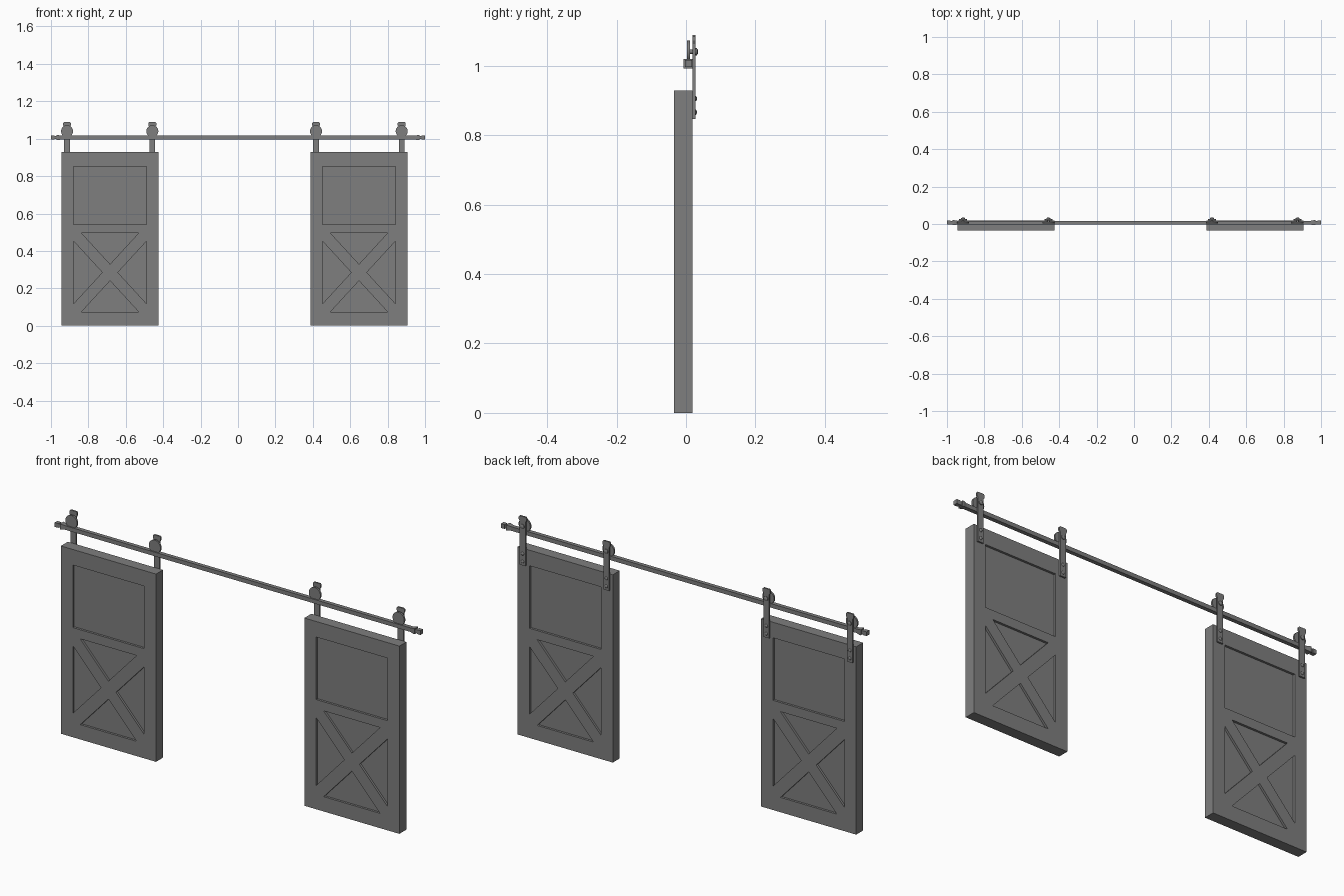
import bpy, bmesh, math

if "Cube" in bpy.data.objects:
    bpy.data.objects.remove(bpy.data.objects["Cube"])

DOOR_W, DOOR_H = 0.52, 0.928
Y0, Y1 = -0.035, 0.019      # door front and back
STRAP_Y = 0.027             # outer face of the hanger straps
DEPTH = 0.011               # panel recess depth
RAIL_Y, RAIL_Z = 0.007, 1.006

# dark grey finish for every part
dark = bpy.data.materials.new("dark_grey")
dark.diffuse_color = (0.21, 0.21, 0.21, 1)
dark.use_nodes = True
dark.node_tree.nodes["Principled BSDF"].inputs["Base Color"].default_value = dark.diffuse_color


def finish(bm, name):
    bmesh.ops.recalc_face_normals(bm, faces=bm.faces)
    me = bpy.data.meshes.new(name)
    bm.to_mesh(me)
    bm.free()
    me.materials.append(dark)
    ob = bpy.data.objects.new(name, me)
    bpy.context.collection.objects.link(ob)
    return ob


def add_prism(bm, pts, y0, y1):
    """Extrude an xz outline from y0 to y1."""
    face = bm.faces.new([bm.verts.new((x, y0, z)) for x, z in pts])
    ext = bmesh.ops.extrude_face_region(bm, geom=[face], use_keep_orig=True)
    for v in ext["geom"]:
        if isinstance(v, bmesh.types.BMVert):
            v.co.y = y1


def rect(x0, x1, z0, z1):
    return [(x0, z0), (x1, z0), (x1, z1), (x0, z1)]


def loft(bm, rings):
    """Skin a row of vertex rings and cap both ends."""
    n = len(rings[0])
    for a, b in zip(rings, rings[1:]):
        for i in range(n):
            j = (i + 1) % n
            bm.faces.new((a[i], a[j], b[j], b[i]))
    bm.faces.new(rings[0])
    bm.faces.new(rings[-1])


def lathe_y(name, profile, x, z, n=32):
    """Closed turned part about a y-parallel axis; profile is (radius, y)."""
    bm = bmesh.new()
    loft(bm, [[bm.verts.new((x + r * math.cos(2 * math.pi * i / n), y,
                             z + r * math.sin(2 * math.pi * i / n)))
               for i in range(n)] for r, y in profile])
    ob = finish(bm, name)
    bpy.context.view_layer.objects.active = ob
    ob.select_set(True)
    bpy.ops.object.shade_smooth_by_angle(angle=math.radians(35))
    ob.select_set(False)


def door(name, cx):
    # slab
    bm = bmesh.new()
    add_prism(bm, rect(cx - DOOR_W / 2, cx + DOOR_W / 2, 0, DOOR_H), Y0, Y1)
    slab = finish(bm, name)
    # recesses: upper panel and the four triangles left by the cross brace
    hw, z0, z1 = 0.195, 0.073, 0.497
    gx, gz = 0.041, 0.045
    zc, hh = (z0 + z1) / 2, (z1 - z0) / 2
    ax, az = (hh - gz) * hw / hh, (hw - gx) * hh / hw
    shapes = [rect(cx - hw, cx + hw, 0.542, 0.851)]
    for s in (-1, 1):
        shapes.append([(cx - hw + gx, zc + s * hh), (cx + hw - gx, zc + s * hh),
                       (cx, zc + s * (hh - az))])
        shapes.append([(cx + s * hw, z0 + gz), (cx + s * hw, z1 - gz),
                       (cx + s * (hw - ax), zc)])
    bm = bmesh.new()
    for pts in shapes:
        add_prism(bm, pts, Y0 - 0.02, Y0 + DEPTH)
        add_prism(bm, pts, Y1 - DEPTH, Y1 + 0.02)
    cutter = finish(bm, name + "_cutter")
    cutter.hide_render = True
    mod = slab.modifiers.new("recesses", "BOOLEAN")
    mod.operation, mod.solver, mod.object = "DIFFERENCE", "EXACT", cutter
    bpy.context.view_layer.objects.active = slab
    bpy.ops.object.modifier_apply(modifier=mod.name)
    bpy.data.objects.remove(cutter)


def hanger(name, x):
    # strap with a wider head
    half = [(0.0155, 0.847), (0.0155, 1.062), (0.021, 1.072), (0.021, 1.084),
            (0.016, 1.089)]
    pts = [(x + a, z) for a, z in half] + [(x - a, z) for a, z in reversed(half)]
    bm = bmesh.new()
    add_prism(bm, pts, Y1, STRAP_Y)
    finish(bm, name + "_strap")
    # wheel, axle and bolts
    lathe_y(name + "_wheel", [(0.032, 0.003), (0.032, 0.012)], x, 1.04)
    lathe_y(name + "_axle", [(0.006, 0.012), (0.006, Y1)], x, 1.04, 16)
    lathe_y(name + "_axle_nut", [(0.0105, STRAP_Y), (0.0105, 0.031), (0.006, 0.034)],
            x, 1.04, 16)
    for i, z in enumerate((0.905, 0.866)):
        lathe_y(f"{name}_bolt_{i + 1}", [(0.008, STRAP_Y), (0.007, 0.029), (0.004, 0.031)],
                x, z, 16)


# track with a flared stop and a block tip at each end
def track():
    bm = bmesh.new()
    side = [(0.945, 0.010), (0.963, 0.0135), (0.970, 0.0135), (0.970, 0.0085),
            (0.980, 0.0085), (0.980, 0.0105), (1.0, 0.0105)]
    stations = [(-x, h) for x, h in reversed(side)] + side
    loft(bm, [[bm.verts.new((x, RAIL_Y + a * h, RAIL_Z + b * h))
               for a, b in ((-1, -1), (1, -1), (1, 1), (-1, 1))] for x, h in stations])
    finish(bm, "track_rail")


track()
door("left_door", -0.684)
door("right_door", 0.647)
for n, x in enumerate((-0.914, -0.458, 0.417, 0.875)):
    hanger(f"hanger_{n + 1}", x)
